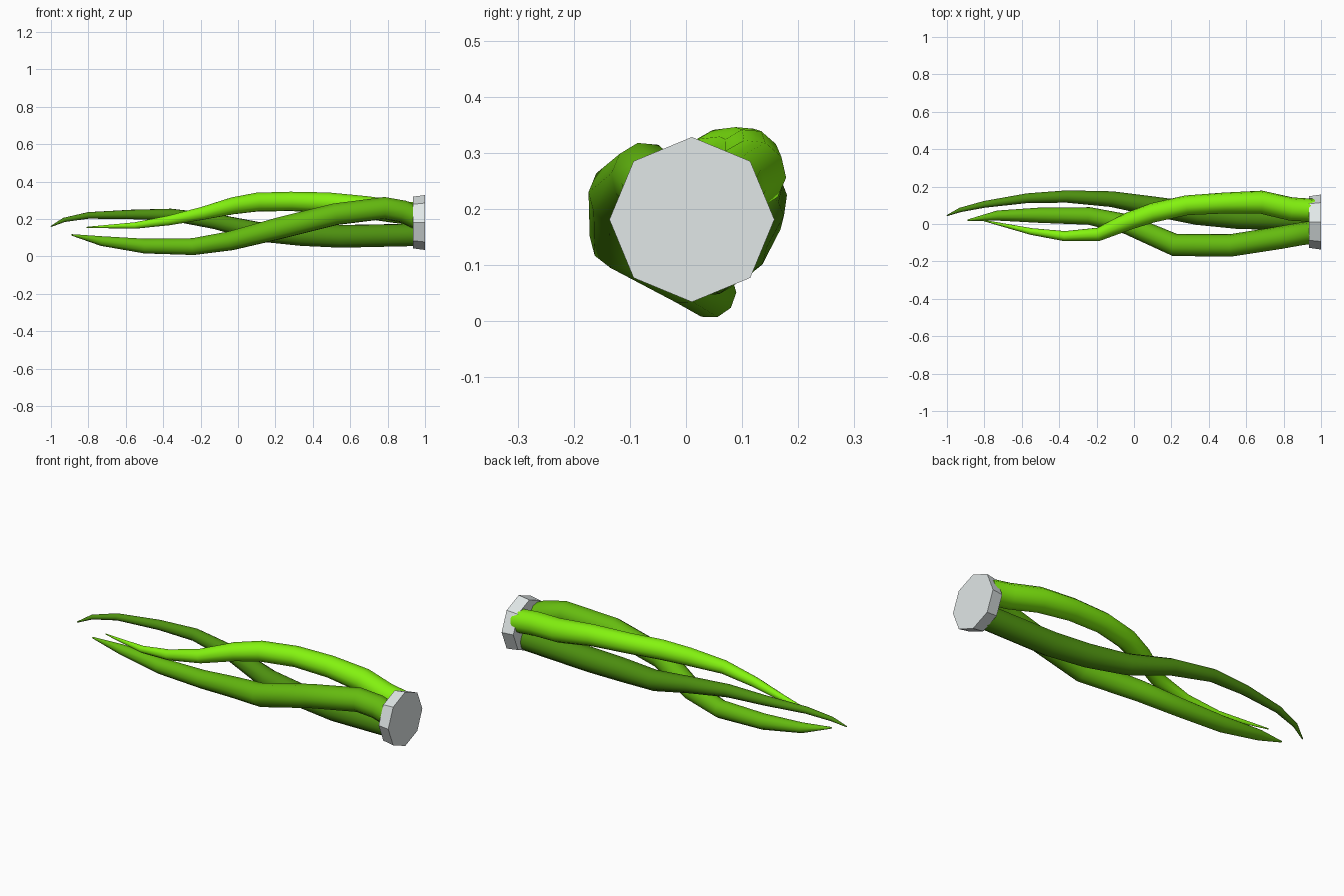
import bpy, bmesh
from math import pi, radians
from mathutils import Matrix


def material(name, color):
    m = bpy.data.materials.new(name)
    m.diffuse_color = (*color, 1)
    return m


def tentacle(name, color, points):
    # tapering tube through (x, y, z, radius) points
    cu = bpy.data.curves.new(name, 'CURVE')
    cu.dimensions = '3D'
    cu.bevel_depth = 1
    cu.bevel_resolution = 3
    cu.use_fill_caps = True
    sp = cu.splines.new('POLY')
    sp.points.add(len(points) - 1)
    for p, (x, y, z, r) in zip(sp.points, points):
        p.co = (x, y, z, 1)
        p.radius = r
    ob = bpy.data.objects.new(name, cu)
    bpy.context.collection.objects.link(ob)
    bpy.ops.object.select_all(action='DESELECT')
    bpy.context.view_layer.objects.active = ob
    ob.select_set(True)
    bpy.ops.object.convert(target='MESH')
    ob = bpy.context.object
    bpy.ops.object.shade_smooth_by_angle(angle=radians(60))
    ob.data.materials.clear()
    ob.data.materials.append(material(name + "_green", color))


# three twisted tentacles
tentacle("upper_tentacle", (0.23, 0.9, 0.005), [
    (-0.81, 0.02, 0.155, 0.003), (-0.55, -0.04, 0.165, 0.018),
    (-0.37, -0.065, 0.192, 0.027), (-0.19, -0.055, 0.23, 0.036),
    (-0.03, 0.015, 0.27, 0.047), (0.1, 0.06, 0.29, 0.052),
    (0.28, 0.1, 0.294, 0.053), (0.48, 0.112, 0.287, 0.056),
    (0.68, 0.117, 0.262, 0.062), (0.84, 0.08, 0.24, 0.063),
    (0.96, 0.073, 0.225, 0.062)])
tentacle("front_tentacle", (0.13, 0.5, 0.005), [
    (-0.89, 0.02, 0.115, 0.004), (-0.73, 0.045, 0.082, 0.027),
    (-0.5, 0.047, 0.055, 0.041), (-0.24, 0.043, 0.052, 0.047),
    (-0.04, 0.0, 0.083, 0.053), (0.22, -0.113, 0.15, 0.06),
    (0.52, -0.114, 0.225, 0.06), (0.78, -0.073, 0.258, 0.061),
    (0.88, -0.055, 0.24, 0.061), (0.96, -0.043, 0.205, 0.061)])
tentacle("rear_tentacle", (0.075, 0.28, 0.005), [
    (-1.0, 0.045, 0.16, 0.003), (-0.93, 0.075, 0.195, 0.012),
    (-0.8, 0.105, 0.219, 0.018), (-0.57, 0.138, 0.224, 0.026),
    (-0.36, 0.147, 0.223, 0.033), (-0.12, 0.133, 0.186, 0.042),
    (0.12, 0.092, 0.13, 0.053), (0.34, 0.055, 0.114, 0.06),
    (0.55, 0.037, 0.107, 0.063), (0.96, 0.025, 0.115, 0.062)])

# octagonal end cap, slightly wider at the outer face
bm = bmesh.new()
bmesh.ops.create_cone(bm, cap_ends=True, segments=8, radius1=0.138,
                      radius2=0.147, depth=0.064,
                      matrix=Matrix.Translation((0.968, 0.0105, 0.181))
                      @ Matrix.Rotation(pi / 2, 4, 'Y'))
me = bpy.data.meshes.new("end_cap")
bm.to_mesh(me)
bm.free()
cap = bpy.data.objects.new("end_cap", me)
bpy.context.collection.objects.link(cap)
me.materials.append(material("pale_grey", (0.75, 0.8, 0.8)))
